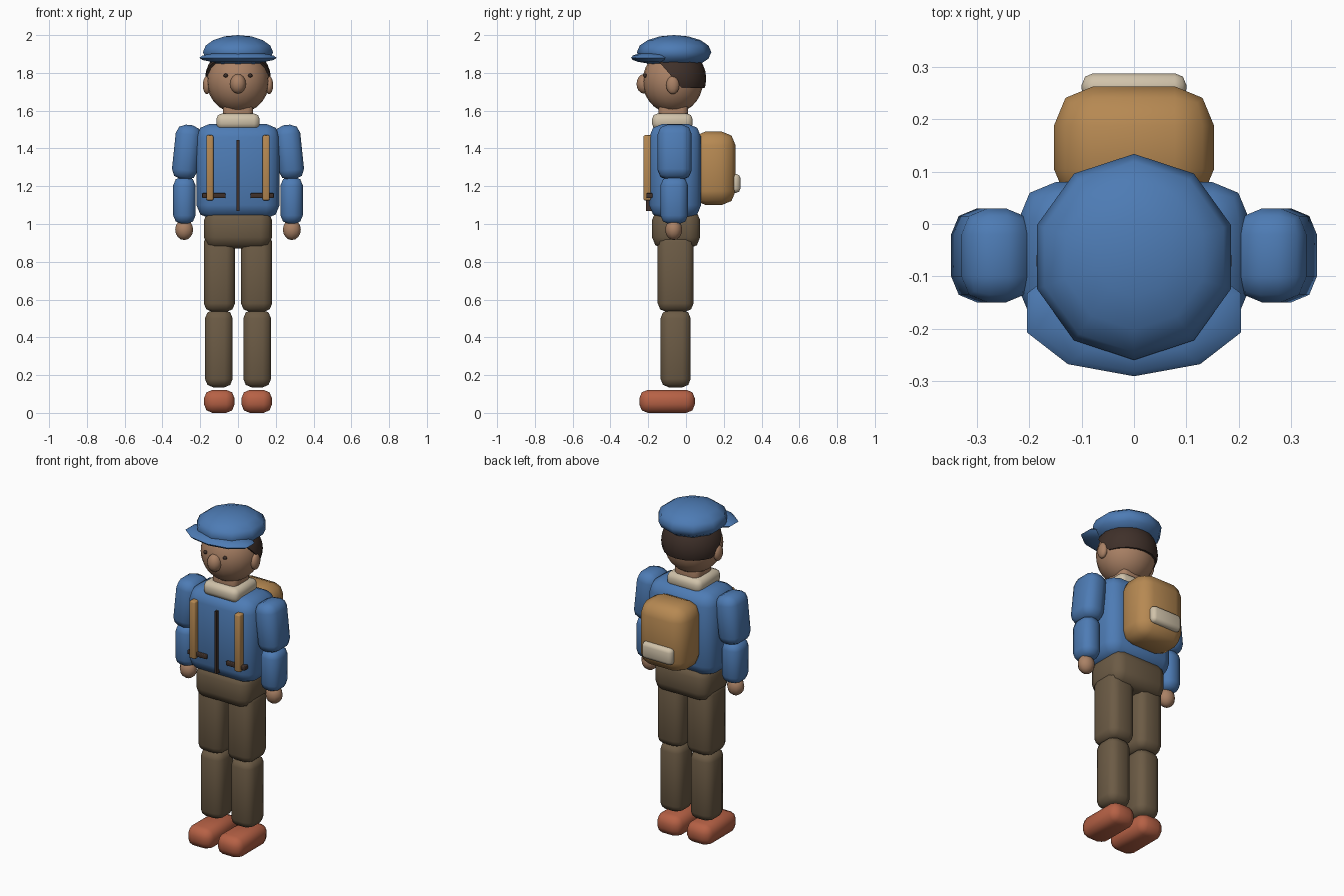
import bpy, bmesh, math
from mathutils import Vector

cube = bpy.data.objects.get("Cube")
if cube:
    bpy.data.objects.remove(cube, do_unlink=True)


def material(name, rgb):
    m = bpy.data.materials.new(name)
    m.use_nodes = True
    m.diffuse_color = (*rgb, 1)
    m.node_tree.nodes["Principled BSDF"].inputs["Base Color"].default_value = (*rgb, 1)
    return m


blue = material("jacket blue", (0.075, 0.20, 0.46))
tan = material("canvas tan", (0.47, 0.25, 0.085))
skin = material("skin", (0.40, 0.22, 0.13))
brown = material("trouser brown", (0.15, 0.105, 0.06))
rust = material("shoe rust", (0.47, 0.12, 0.06))
cream = material("cream", (0.63, 0.54, 0.40))
dark = material("dark brown", (0.05, 0.03, 0.023))


def finish(name, bm, mat, loc, tilt=0):
    mesh = bpy.data.meshes.new(name)
    bm.to_mesh(mesh)
    bm.free()
    mesh.materials.append(mat)
    ob = bpy.data.objects.new(name, mesh)
    bpy.context.collection.objects.link(ob)
    ob.location = loc
    ob.rotation_euler.y = tilt
    bpy.ops.object.select_all(action='DESELECT')
    ob.select_set(True)
    bpy.context.view_layer.objects.active = ob
    bpy.ops.object.shade_smooth_by_angle(angle=math.radians(60))
    return ob


def box(name, mat, x, y, z, bevel, tilt=0):
    """Rounded box from (min, max) extents on each axis."""
    ext = (x, y, z)
    size = Vector([b - a for a, b in ext])
    bm = bmesh.new()
    bmesh.ops.create_cube(bm, size=1)
    bmesh.ops.scale(bm, vec=size, verts=bm.verts)
    if bevel:
        bmesh.ops.bevel(bm, geom=bm.edges[:], offset=bevel, segments=2,
                        profile=0.5, affect='EDGES')
    return finish(name, bm, mat, [(a + b) / 2 for a, b in ext], tilt)


def ball(name, mat, loc, radii, seg=10, rings=8, cuts=()):
    """Ellipsoid; each cut is a (point, normal) plane removing its normal side."""
    bm = bmesh.new()
    bmesh.ops.create_uvsphere(bm, u_segments=seg, v_segments=rings, radius=1)
    bmesh.ops.scale(bm, vec=radii, verts=bm.verts)
    for point, normal in cuts:
        cut = bmesh.ops.bisect_plane(bm, geom=bm.verts[:] + bm.edges[:] + bm.faces[:],
                                     plane_co=Vector(point) - Vector(loc),
                                     plane_no=normal, clear_outer=True)
        rim = [e for e in cut["geom_cut"] if isinstance(e, bmesh.types.BMEdge)]
        bmesh.ops.holes_fill(bm, edges=rim)
    return finish(name, bm, mat, loc)


def span(side, a, b):
    return tuple(sorted((side * a, side * b)))


# Torso
box("jacket", blue, (-0.22, 0.22), (-0.195, 0.08), (1.03, 1.53), 0.07)
box("hips", brown, (-0.18, 0.18), (-0.18, 0.075), (0.87, 1.08), 0.06)
box("collar", cream, (-0.115, 0.115), (-0.18, 0.035), (1.50, 1.585), 0.03)
box("neck", skin, (-0.08, 0.08), (-0.145, 0.01), (1.52, 1.66), 0.03)
box("zipper", dark, (-0.007, 0.007), (-0.212, -0.18), (1.07, 1.445), 0)

# Backpack
box("backpack", tan, (-0.153, 0.153), (0.03, 0.263), (1.10, 1.49), 0.075)
box("backpack_pocket", cream, (-0.1, 0.1), (0.235, 0.288), (1.165, 1.265), 0.022)

# Head, hair and cap
ball("head", skin, (0, -0.07, 1.755), (0.165, 0.16, 0.17), 20, 14)
ball("hair", dark, (0, -0.067, 1.77), (0.174, 0.174, 0.17), 20, 14,
     cuts=[((0, 0, 1.72), (0, 0, -1)),
           ((0, -0.04, 1.74), (0, -0.75, -0.65))])
ball("cap", blue, (0, -0.063, 1.91), (0.195, 0.197, 0.09))
ball("cap_brim", blue, (0, -0.17, 1.88), (0.215, 0.121, 0.03))
ball("nose", skin, (0, -0.222, 1.742), (0.042, 0.04, 0.052), 12)

for s, side in ((1, "left"), (-1, "right")):
    # Face
    ball(side + "_ear", skin, (s * 0.165, -0.07, 1.735), (0.022, 0.035, 0.048))
    ball(side + "_eye", dark, (s * 0.065, -0.217, 1.786), (0.012, 0.01, 0.01))
    # Straps and jacket pockets
    box(side + "_strap", tan, span(s, 0.13, 0.168), (-0.225, -0.16), (1.125, 1.47), 0.008)
    box(side + "_pocket_slit", dark, span(s, 0.065, 0.19), (-0.21, -0.165), (1.137, 1.163), 0.004)
    # Arm
    box(side + "_upper_arm", blue, span(s, 0.205, 0.34), (-0.15, 0.03), (1.235, 1.525),
        0.05, -s * math.radians(6))
    box(side + "_forearm", blue, span(s, 0.225, 0.343), (-0.135, 0.01), (1.0, 1.25), 0.045)
    ball(side + "_hand", skin, (s * 0.285, -0.065, 0.97), (0.05, 0.045, 0.055))
    # Leg
    box(side + "_thigh", brown, span(s, 0.016, 0.181), (-0.15, 0.04), (0.535, 0.95), 0.045)
    box(side + "_shin", brown, span(s, 0.028, 0.175), (-0.135, 0.025), (0.135, 0.545), 0.045)
    box(side + "_shoe", rust, span(s, 0.018, 0.18), (-0.247, 0.047), (0, 0.122), 0.045)
